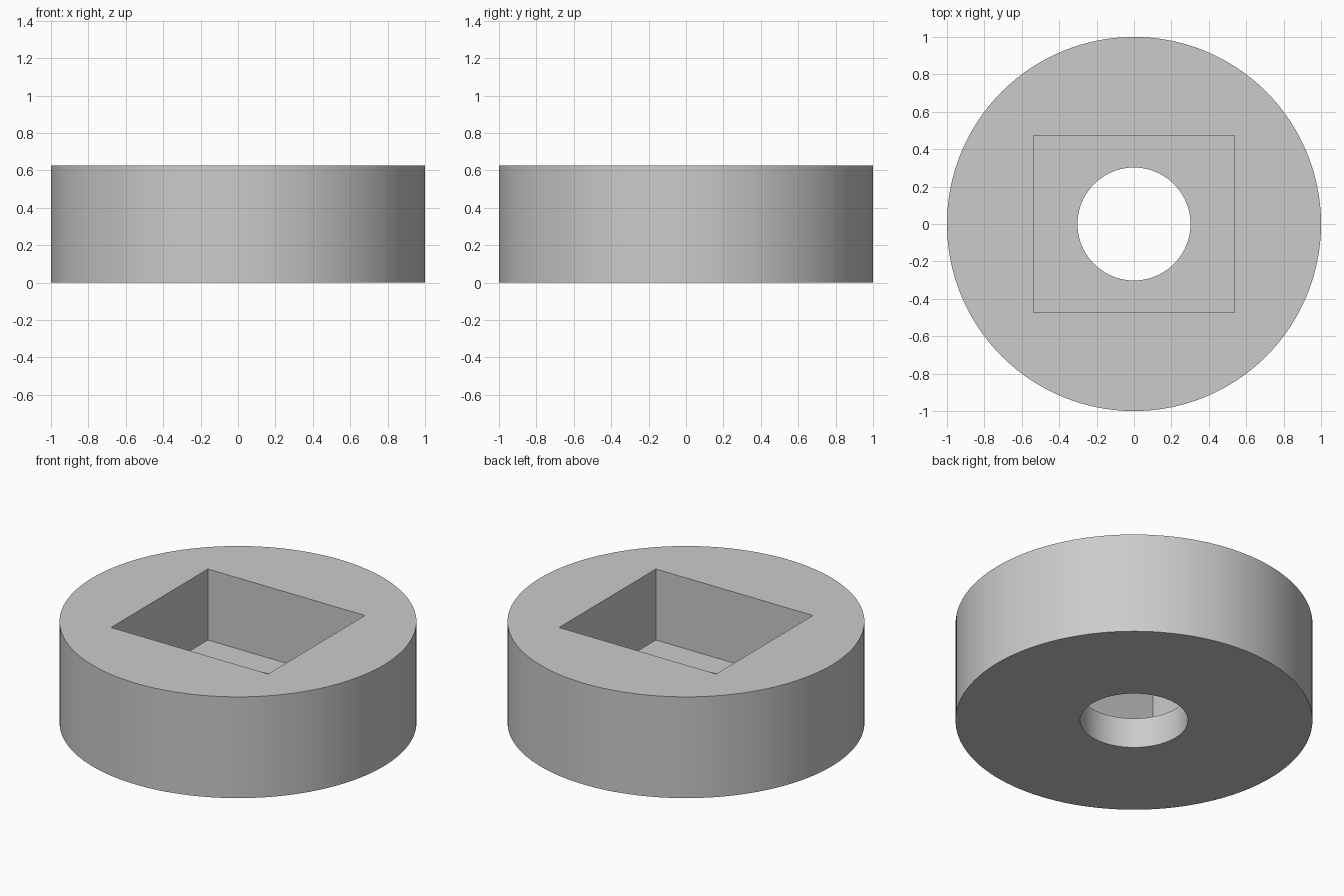
import bpy
import math

HEIGHT, FLOOR = 0.626, 0.187
HOLE_RADIUS = 0.302
POCKET = (1.074, 0.946)

default_cube = bpy.data.objects.get("Cube")
if default_cube:
    bpy.data.objects.remove(default_cube, do_unlink=True)

grey = bpy.data.materials.new("plain_grey")
grey.use_nodes = True
colour = (0.6, 0.6, 0.6, 1)
grey.diffuse_color = colour
grey.node_tree.nodes["Principled BSDF"].inputs["Base Color"].default_value = colour


def cylinder(name, radius, bottom, top):
    bpy.ops.mesh.primitive_cylinder_add(
        vertices=128, radius=radius, depth=top - bottom,
        location=(0, 0, (top + bottom) / 2))
    obj = bpy.context.object
    obj.name = name
    obj.data.materials.append(grey)
    return obj


# Round body
body = cylinder("round_body", 1, 0, HEIGHT)

# Cutters: rectangular pocket from the top, round hole through the floor
bpy.ops.mesh.primitive_cube_add(size=1, location=(0, 0, FLOOR + 0.5))
pocket = bpy.context.object
pocket.name = "pocket_cutter"
pocket.scale = (*POCKET, 1)
pocket.data.materials.append(grey)
hole = cylinder("hole_cutter", HOLE_RADIUS, -0.2, FLOOR + 0.2)

# Cut the body and discard the cutters
bpy.ops.object.select_all(action='DESELECT')
body.select_set(True)
bpy.context.view_layer.objects.active = body
for cutter in (pocket, hole):
    cutter.hide_render = True
    cut = body.modifiers.new(cutter.name, 'BOOLEAN')
    cut.operation = 'DIFFERENCE'
    cut.solver = 'EXACT'
    cut.object = cutter
    bpy.ops.object.modifier_apply(modifier=cut.name)
    bpy.data.objects.remove(cutter, do_unlink=True)

# Smooth round walls with crisp rims and pocket edges
bpy.ops.object.shade_smooth_by_angle(angle=math.radians(30))
